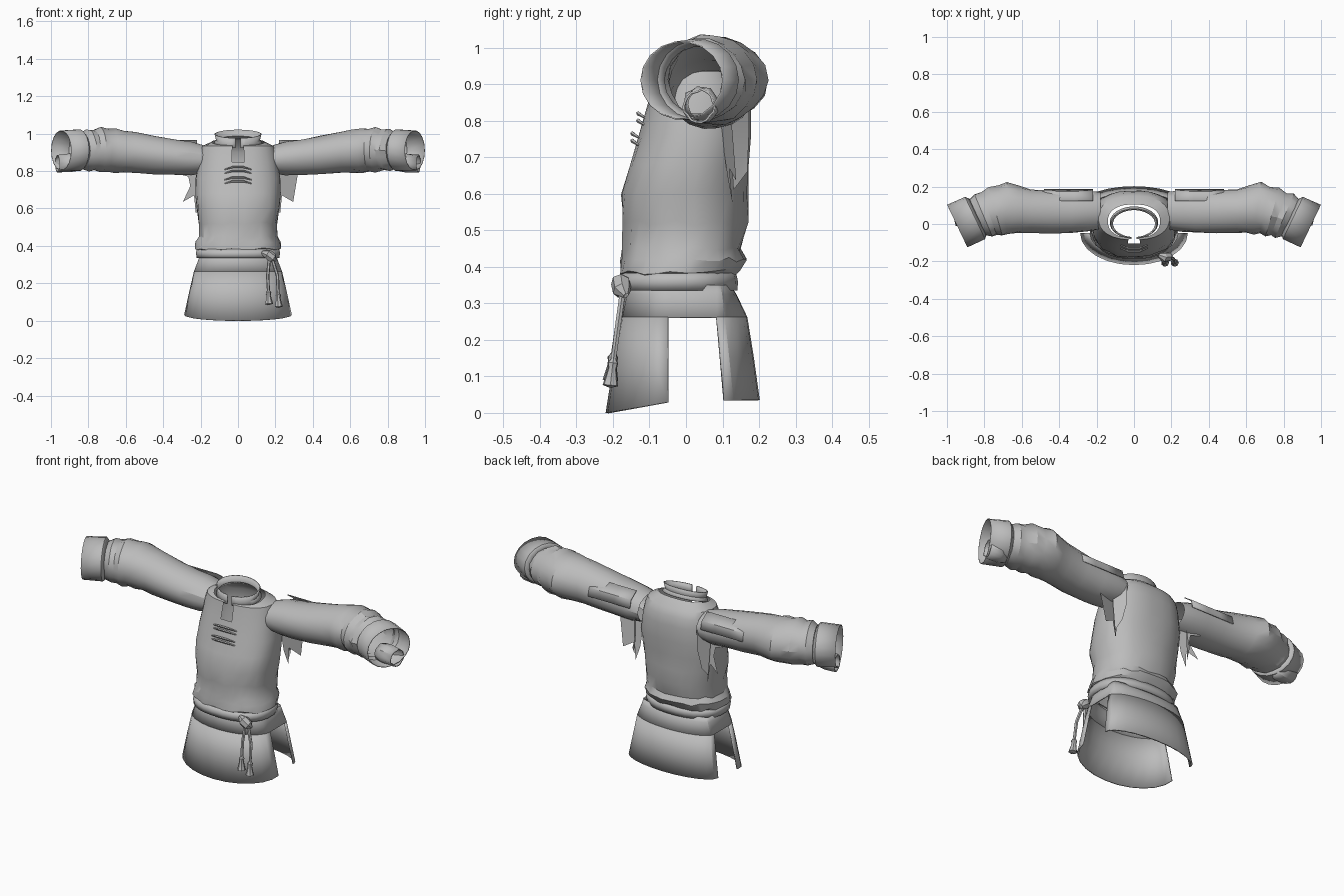
import bpy, bmesh, math, random
from mathutils import Vector
from math import sin, cos, pi, radians

random.seed(4)
cube = bpy.data.objects.get("Cube")
if cube:
    bpy.data.objects.remove(cube)

cloth = bpy.data.materials.new("grey cloth")
cloth.use_nodes = True
GREY = (0.5, 0.5, 0.5, 1)
cloth.diffuse_color = GREY
cloth.node_tree.nodes["Principled BSDF"].inputs["Base Color"].default_value = GREY


def finish(name, bm, thick=0.0, angle=28):
    """Turn a bmesh into a named, shaded object."""
    bmesh.ops.recalc_face_normals(bm, faces=bm.faces)
    me = bpy.data.meshes.new(name)
    bm.to_mesh(me)
    bm.free()
    me.materials.append(cloth)
    ob = bpy.data.objects.new(name, me)
    bpy.context.collection.objects.link(ob)
    bpy.ops.object.select_all(action='DESELECT')
    ob.select_set(True)
    bpy.context.view_layer.objects.active = ob
    bpy.ops.object.shade_smooth_by_angle(angle=radians(angle))
    if thick:
        mod = ob.modifiers.new("Thickness", 'SOLIDIFY')
        mod.thickness = thick
    return ob


def loft(name, rings, closed=True, skip=None, thick=0.0, angle=28):
    """Skin a list of point rings; skip(centre) leaves faces open."""
    bm = bmesh.new()
    rows = [[bm.verts.new(p) for p in r] for r in rings]
    n = len(rows[0])
    for a, b in zip(rows, rows[1:]):
        for i in range(n if closed else n - 1):
            j = (i + 1) % n
            quad = (a[i], a[j], b[j], b[i])
            mid = sum((v.co for v in quad), Vector()) / 4
            if not (skip and skip(mid)):
                bm.faces.new(quad)
    return finish(name, bm, thick, angle)


def oval(z, rx, front, back, tilt=0.0, n=28, power=0.85, jitter=0.0):
    """Rounded body section between a front and a back depth."""
    pts = []
    for i in range(n):
        t = 2 * pi * (i + 0.5) / n
        s, c = sin(t), -cos(t)
        k = 1 + random.uniform(-jitter, jitter)
        x = rx * math.copysign(abs(s) ** power, s) * k
        y = (front + back) / 2 + (back - front) / 2 * math.copysign(abs(c) ** power, c) * k
        pts.append(Vector((x, y, z + tilt * y + random.uniform(-jitter, jitter) * 0.3)))
    return pts


def arc(z, hx, side, depth, dip=0.0, n=13):
    """Half section of a skirt panel, from one side round to the other."""
    return [Vector((hx * sin(t), side + (depth - side) * cos(t), z - dip * cos(t)))
            for t in (pi * (i / (n - 1) - 0.5) for i in range(n))]


def tube(name, pts, radii, sides=7):
    """Round cord through points with a radius at each."""
    pts = [Vector(p) for p in pts]
    rings = []
    for i, p in enumerate(pts):
        d = (pts[min(i + 1, len(pts) - 1)] - pts[max(i - 1, 0)]).normalized()
        u = d.cross(Vector((0, 1, 0.01))).normalized()
        v = d.cross(u)
        rings.append([p + radii[i] * (u * cos(a) + v * sin(a))
                      for a in (2 * pi * k / sides for k in range(sides))])
    return loft(name, rings)


# Body: bloused over the belt, narrowing to the shoulders and neck
body = [(0.375, 0.205, -0.165, 0.13), (0.385, 0.228, -0.182, 0.145),
        (0.42, 0.226, -0.178, 0.163), (0.45, 0.208, -0.172, 0.15),
        (0.52, 0.208, -0.172, 0.168), (0.60, 0.222, -0.178, 0.168),
        (0.68, 0.228, -0.155, 0.172), (0.76, 0.226, -0.128, 0.178),
        (0.85, 0.212, -0.105, 0.178), (0.90, 0.203, -0.092, 0.168)]
rings = [oval(*b, jitter=0.025 if b[0] < 0.65 else 0.01) for b in body]
rings += [oval(0.935, 0.19, -0.085, 0.15), oval(0.952, 0.14, -0.075, 0.105, 0.2)]
loft("tunic_body", rings,
     skip=lambda m: abs(m.x) < 0.012 and m.y < 0 and m.z > 0.86)

# Standing collar, lower at the front and split there
collar = [oval(0.945, 0.125, -0.074, 0.09, 0.3, power=1),
          oval(0.965, 0.112, -0.070, 0.074, 0.3, power=1),
          oval(0.998, 0.12, -0.073, 0.078, 0.3, power=1)]
loft("collar", collar, skip=lambda m: abs(m.x) < 0.012 and m.y < 0, thick=0.006)

# Front clasps
for i, z in enumerate((0.82, 0.765)):
    y = -0.125 - 0.016 * i
    for k in (0, 1):
        h = z - 0.02 * k
        tube(f"clasp_{i}_{k}", [(-0.072, y + 0.012, h - 0.012), (-0.03, y - 0.006, h),
                                (0.03, y - 0.006, h), (0.072, y + 0.012, h - 0.012)],
             [0.003, 0.006, 0.006, 0.003], 5)

# Belt and the skirt yoke below it
loft("belt", [oval(0.335, 0.222, -0.186, 0.142), oval(0.36, 0.226, -0.188, 0.143),
              oval(0.383, 0.222, -0.18, 0.138)], thick=0.012)


def yoke_ring(z, hx, front, back):
    return arc(z, hx, -0.05, front) + arc(z, hx, 0.085, back)[::-1]


loft("skirt_yoke", [yoke_ring(0.35, 0.205, -0.158, 0.122),
                    yoke_ring(0.325, 0.212, -0.165, 0.138),
                    yoke_ring(0.262, 0.236, -0.178, 0.168)], thick=0.006)

# Front and back skirt panels, open at the sides
loft("front_panel", [arc(0.262, 0.236, -0.05, -0.178),
                     arc(0.15, 0.262, -0.05, -0.198, 0.01),
                     arc(0.03, 0.288, -0.05, -0.22, 0.03)], closed=False, thick=0.008)
loft("back_panel", [arc(0.262, 0.236, 0.085, 0.168),
                    arc(0.15, 0.255, 0.095, 0.186),
                    arc(0.035, 0.275, 0.105, 0.202)], closed=False, thick=0.008)

# Knot and hanging tassels
tube("belt_knot", [(0.13, -0.165, 0.365), (0.16, -0.178, 0.355), (0.185, -0.175, 0.335),
                   (0.2, -0.165, 0.32)], [0.01, 0.028, 0.026, 0.008])
for i, (x, low) in enumerate(((0.163, 0.09), (0.215, 0.075))):
    tube(f"tassel_cord_{i}", [(0.168 + 0.012 * i, -0.172, 0.34),
                              (x - 0.004, -0.186, 0.24), (x, -0.2, low + 0.06)],
         [0.009, 0.009, 0.008], 6)
    tube(f"tassel_{i}", [(x, -0.198, low + 0.075), (x, -0.2, low + 0.062),
                         (x, -0.202, low + 0.045), (x + 0.003, -0.207, low),
                         (x + 0.003, -0.207, low - 0.006)],
         [0.006, 0.015, 0.012, 0.022, 0.003])


def arm_ring(s, x, cy, cz, ry, rz, yaw, jitter=0.0, n=18):
    """Sleeve section on side s, its plane turned by yaw degrees."""
    a = radians(yaw)
    pts = []
    for i in range(n):
        t = 2 * pi * i / n
        k = 1 + random.uniform(-jitter, jitter)
        u = ry * cos(t) * k
        pts.append(Vector((s * (x + u * sin(a)), cy + u * cos(a), cz + rz * sin(t) * k)))
    return pts


sleeve = [(0.18, 0.07, 0.862, 0.10, 0.075, 0), (0.25, 0.07, 0.867, 0.11, 0.09, 0),
          (0.33, 0.065, 0.873, 0.112, 0.095, 0), (0.44, 0.065, 0.885, 0.115, 0.104, 0),
          (0.55, 0.07, 0.9, 0.116, 0.11, 0), (0.61, 0.078, 0.906, 0.126, 0.114, 4),
          (0.66, 0.084, 0.91, 0.138, 0.119, 8), (0.70, 0.076, 0.912, 0.128, 0.115, 12),
          (0.74, 0.064, 0.914, 0.134, 0.12, 16), (0.775, 0.055, 0.912, 0.12, 0.108, 20),
          (0.805, 0.045, 0.912, 0.125, 0.112, 23), (0.84, 0.035, 0.908, 0.106, 0.095, 25)]
# Ragged scraps below the armpits, as x, z outlines
scrap = [(0.19, 0.84), (0.25, 0.87), (0.33, 0.875), (0.285, 0.82), (0.32, 0.785),
         (0.265, 0.77), (0.255, 0.72), (0.295, 0.635), (0.235, 0.67), (0.225, 0.57),
         (0.205, 0.65)]

for s, side in ((1, "left"), (-1, "right")):
    loft(f"{side}_sleeve", [arm_ring(s, *r, jitter=0.04 if r[0] > 0.58 else 0.02)
                            for r in sleeve])
    # Wide open cuff turned slightly forward
    loft(f"{side}_cuff", [arm_ring(s, 0.835, 0.038, 0.91, 0.108, 0.095, 25),
                          arm_ring(s, 0.85, 0.032, 0.912, 0.125, 0.112, 25.5),
                          arm_ring(s, 0.945, -0.011, 0.91, 0.126, 0.108, 25.5)],
         thick=0.004)
    # Small rolled wrist band lying in the cuff
    loft(f"{side}_wrist_band", [arm_ring(s, 0.86, 0.045, 0.845, 0.045, 0.046, 15, 0.06),
                                arm_ring(s, 0.90, 0.04, 0.842, 0.052, 0.05, 15, 0.08),
                                arm_ring(s, 0.965, 0.035, 0.84, 0.046, 0.045, 15, 0.08)],
         thick=0.006)
    # Loose seam flap along the back of the upper sleeve
    loft(f"{side}_sleeve_flap",
         [[Vector((s * x, y, z)) for x in (0.22, 0.32, 0.40, 0.48)]
          for y, z in ((0.125, 0.965), (0.175, 0.93), (0.186, 0.885))],
         closed=False, thick=0.004)
    bm = bmesh.new()
    bm.faces.new([bm.verts.new((s * x, 0.10 + 0.25 * (x - 0.2) + 0.12 * (0.75 - z), z))
                  for x, z in scrap])
    bmesh.ops.triangulate(bm, faces=bm.faces)
    finish(f"{side}_armpit_scrap", bm)
    # Torn panel hanging from the rear of the armhole
    loft(f"{side}_rear_tatter",
         [[Vector((s * x, y, z)) for x, y in ((0.19, 0.172), (0.235, 0.12))]
          for z in (0.87, 0.76)] + [[Vector((s * 0.215, 0.168, 0.66)),
                                     Vector((s * 0.23, 0.13, 0.61))]],
         closed=False)
